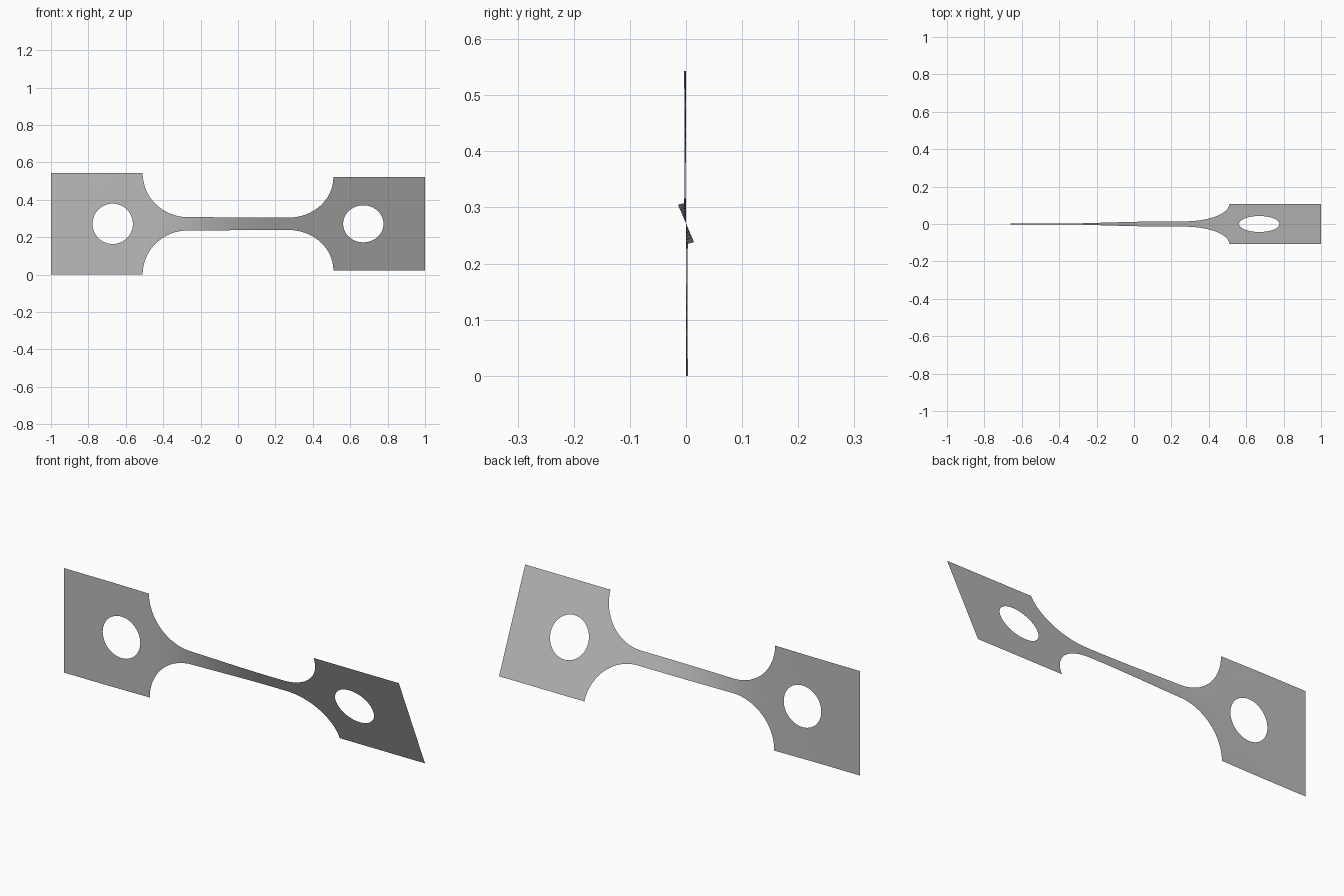
import bpy, bmesh
from math import sin, cos, pi, radians
from mathutils import Vector, Matrix

cube = bpy.data.objects.get("Cube")
if cube:
    bpy.data.objects.remove(cube)

MID_Z = 0.2715        # height of the long axis
PLATE_HALF = 0.2715   # half height of the end plates
BAR_HALF = 0.036      # half height of the narrow bar
PLATE_IN = 0.51       # where plate meets the shoulder
BAR_END = 0.27        # where shoulder meets the bar
HOLE_X, HOLE_R = 0.67, 0.108
N = 12                # divisions across the strip

bm = bmesh.new()


def grid(rows):
    """Skin a list of equal-length rows of (x, z) points with quads."""
    verts = [[bm.verts.new((x, 0, z)) for x, z in row] for row in rows]
    for a, b in zip(verts, verts[1:]):
        for i in range(len(a) - 1):
            bm.faces.new((a[i], a[i + 1], b[i + 1], b[i]))


def column(x, half):
    return [(x, half * (2 * i / N - 1)) for i in range(N + 1)]


# End plates, each ringed around a round hole
for side in (-1, 1):
    corners = [(1, -PLATE_HALF), (1, PLATE_HALF), (PLATE_IN, PLATE_HALF), (PLATE_IN, -PLATE_HALF)]
    rings = [[] for _ in range(5)]
    for s in range(4):
        start, end = Vector(corners[s]), Vector(corners[(s + 1) % 4])
        for i in range(N + 1):
            t = i / N
            ang = (s + t - 0.5) * pi / 2
            inner = Vector((HOLE_X + HOLE_R * cos(ang), HOLE_R * sin(ang)))
            outer = start.lerp(end, t)
            for r, ring in enumerate(rings):
                p = inner.lerp(outer, r / 4)
                ring.append((side * p.x, p.y))
    grid(rings)

# Curved shoulders and the narrow bar
shoulder = []
for i in range(17):
    a = i / 16 * pi / 2
    shoulder.append((BAR_END + (PLATE_IN - BAR_END) * cos(a),
                     PLATE_HALF - (PLATE_HALF - BAR_HALF) * sin(a)))
bar = [(BAR_END * (1 - i / 10), BAR_HALF) for i in range(1, 20)]
profile = shoulder + bar + [(-x, h) for x, h in reversed(shoulder)]
grid([column(-x, h) for x, h in profile])

bmesh.ops.remove_doubles(bm, verts=bm.verts, dist=0.0005)
bmesh.ops.recalc_face_normals(bm, faces=bm.faces)


def ramp(x, lo, hi):
    t = min(max((x - lo) / (hi - lo), 0), 1)
    return t * t * (3 - 2 * t)


# Twist about the long axis
for v in bm.verts:
    angle = radians(0.8 * ramp(v.co.x, -0.8, -0.45) + 22.5 * ramp(v.co.x, -0.5, 0.2))
    v.co = Matrix.Rotation(angle, 3, 'X') @ v.co
    v.co.z += MID_Z

bm.normal_update()
if sum(f.normal.y * f.calc_area() for f in bm.faces) > 0:
    bmesh.ops.reverse_faces(bm, faces=bm.faces)

mesh = bpy.data.meshes.new("twisted_strip")
bm.to_mesh(mesh)
bm.free()
strip = bpy.data.objects.new("twisted_strip", mesh)
bpy.context.collection.objects.link(strip)

grey = bpy.data.materials.new("plain_grey")
grey.use_nodes = True
colour = (0.5, 0.5, 0.5, 1)
grey.diffuse_color = colour
grey.node_tree.nodes["Principled BSDF"].inputs["Base Color"].default_value = colour
mesh.materials.append(grey)

bpy.context.view_layer.objects.active = strip
strip.select_set(True)
bpy.ops.object.shade_smooth_by_angle()
